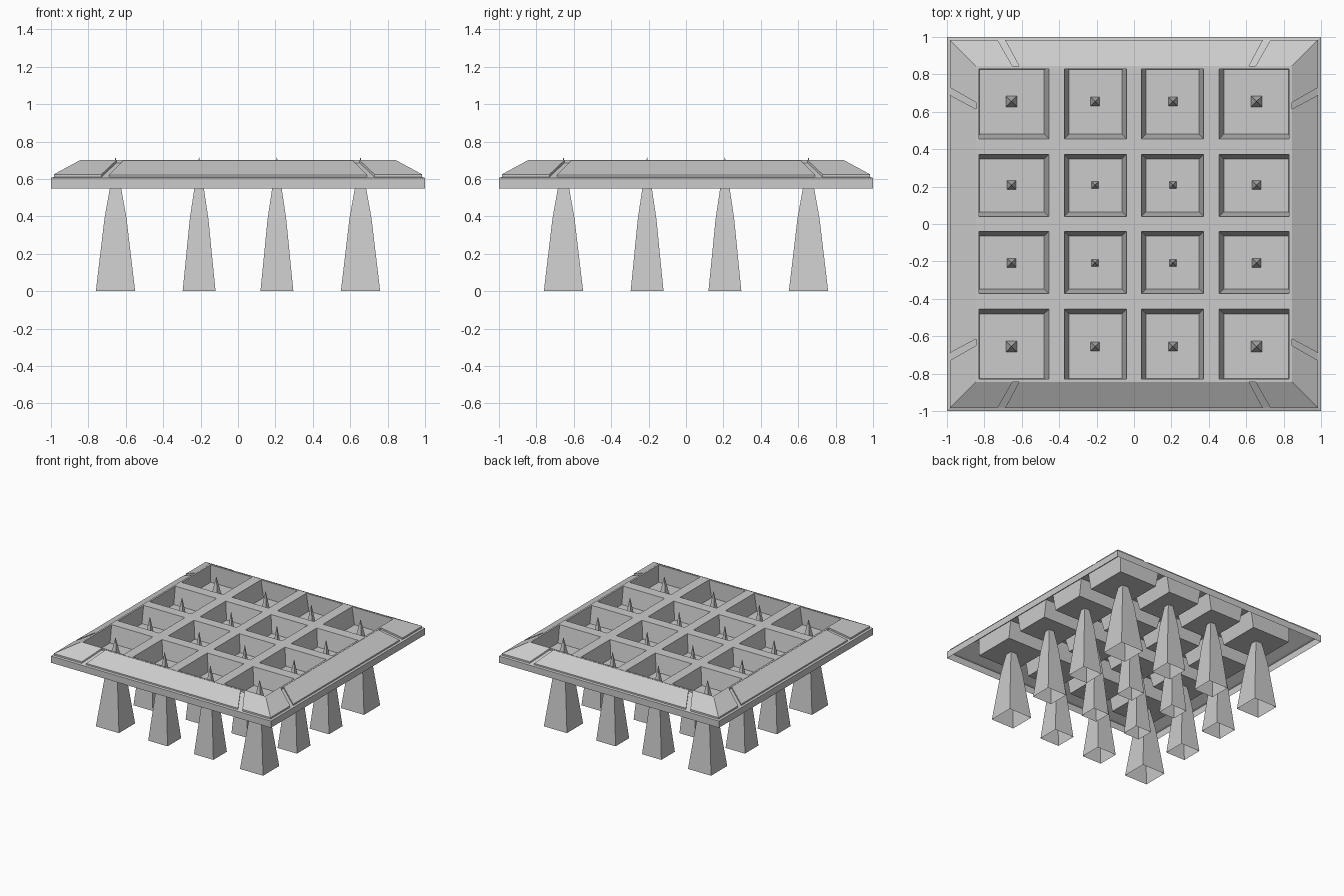
import bpy
import bmesh

cube = bpy.data.objects.get("Cube")
if cube:
    bpy.data.objects.remove(cube, do_unlink=True)

stone = bpy.data.materials.new("grey_stone")
stone.use_nodes = True
COLOUR = (0.6, 0.6, 0.6, 1)
stone.diffuse_color = COLOUR
bsdf = stone.node_tree.nodes["Principled BSDF"]
bsdf.inputs["Base Color"].default_value = COLOUR
bsdf.inputs["Roughness"].default_value = 0.8


def finish(bm, name):
    """Turn a bmesh into a named flat-shaded object."""
    bmesh.ops.remove_doubles(bm, verts=bm.verts, dist=0.0001)
    mesh = bpy.data.meshes.new(name)
    bm.to_mesh(mesh)
    bm.free()
    mesh.materials.append(stone)
    obj = bpy.data.objects.new(name, mesh)
    bpy.context.collection.objects.link(obj)
    return obj


def face(bm, points):
    return bm.faces.new([bm.verts.new(p) for p in points])


def rect(x0, x1, y0, y1, z):
    return [(x0, y0, z), (x1, y0, z), (x1, y1, z), (x0, y1, z)]


def bridge(bm, low, high):
    """Join two matching loops with outward-facing quads."""
    n = len(low)
    for i in range(n):
        j = (i + 1) % n
        face(bm, [low[i], low[j], high[j], high[i]])


def square_loft(bm, profile):
    loops = [rect(-h, h, -h, h, z) for h, z in profile]
    for low, high in zip(loops, loops[1:]):
        bridge(bm, low, high)


# Frame: upright skirt, sloped border and inner lip
TOP, FLOOR = 0.70, 0.56
OUT, INN = 0.985, 0.845
Z_OUT, Z_INN = 0.61, 0.686
bm = bmesh.new()
square_loft(bm, [(1, 0.55), (1, 0.605), (OUT, Z_OUT), (INN, Z_INN),
                 (INN, TOP), (0.83, TOP)])
finish(bm, "border_frame")

# Grid of bars with sunken pits
lines = [-0.83, -0.455, -0.372, -0.04, 0.04, 0.372, 0.455, 0.83]


def inset(v):
    return 0.003 if abs(v) > 0.8 else 0.025


bm = bmesh.new()
for i, (x0, x1) in enumerate(zip(lines, lines[1:])):
    for j, (y0, y1) in enumerate(zip(lines, lines[1:])):
        rim = rect(x0, x1, y0, y1, TOP)
        if i % 2 or j % 2:
            face(bm, rim)
        else:
            base = rect(x0 + inset(x0), x1 - inset(x1),
                        y0 + inset(y0), y1 - inset(y1), FLOOR)
            face(bm, base)
            bridge(bm, rim, base)
finish(bm, "pit_grid")


# Raised plates on the sloped border, split by slanted grooves
def border_plate(name, quad, lift, turns):
    def on_slope(u, d, up):
        z = Z_OUT + (OUT - d) / (OUT - INN) * (Z_INN - Z_OUT) + up
        x, y = u, -d
        for _ in range(turns):
            x, y = -y, x
        return (x, y, z)
    bm = bmesh.new()
    low = [on_slope(u, d, 0) for u, d in quad]
    high = [on_slope(u, d, lift) for u, d in quad]
    bridge(bm, low, high)
    face(bm, high)
    finish(bm, name)


for k, side in enumerate(["front", "left", "back", "right"]):
    border_plate(side + "_middle_plate",
                 [(-0.69, OUT), (0.69, OUT), (0.615, INN), (-0.615, INN)],
                 0.012, k)
    border_plate(side + "_corner_plate_a",
                 [(-OUT, OUT), (-0.73, OUT), (-0.65, INN), (-INN, INN)],
                 0.014, k)
    border_plate(side + "_corner_plate_b",
                 [(0.73, OUT), (OUT, OUT), (INN, INN), (0.65, INN)],
                 0.014, k)

# Spikes: tapered shafts, open below, thinner toward the middle
spots = [-0.655, -0.208, 0.208, 0.655]
for i, x in enumerate(spots):
    for j, y in enumerate(spots):
        inner = (i in (1, 2)) + (j in (1, 2))
        size = [0.105, 0.088, 0.072][inner]
        bm = bmesh.new()
        square_loft(bm, [(size, 0), (size * 0.56, 0.39), (size * 0.27, 0.56)])
        for a, b in ((-1, -1), (1, -1), (1, 1), (-1, 1)):
            h = size * 0.27
            face(bm, [(a * h, b * h, 0.56), (-b * h, a * h, 0.56), (0, 0, 0.72)])
        spike = finish(bm, f"spike_{i + 1}_{j + 1}")
        spike.location = (x, y, 0)
